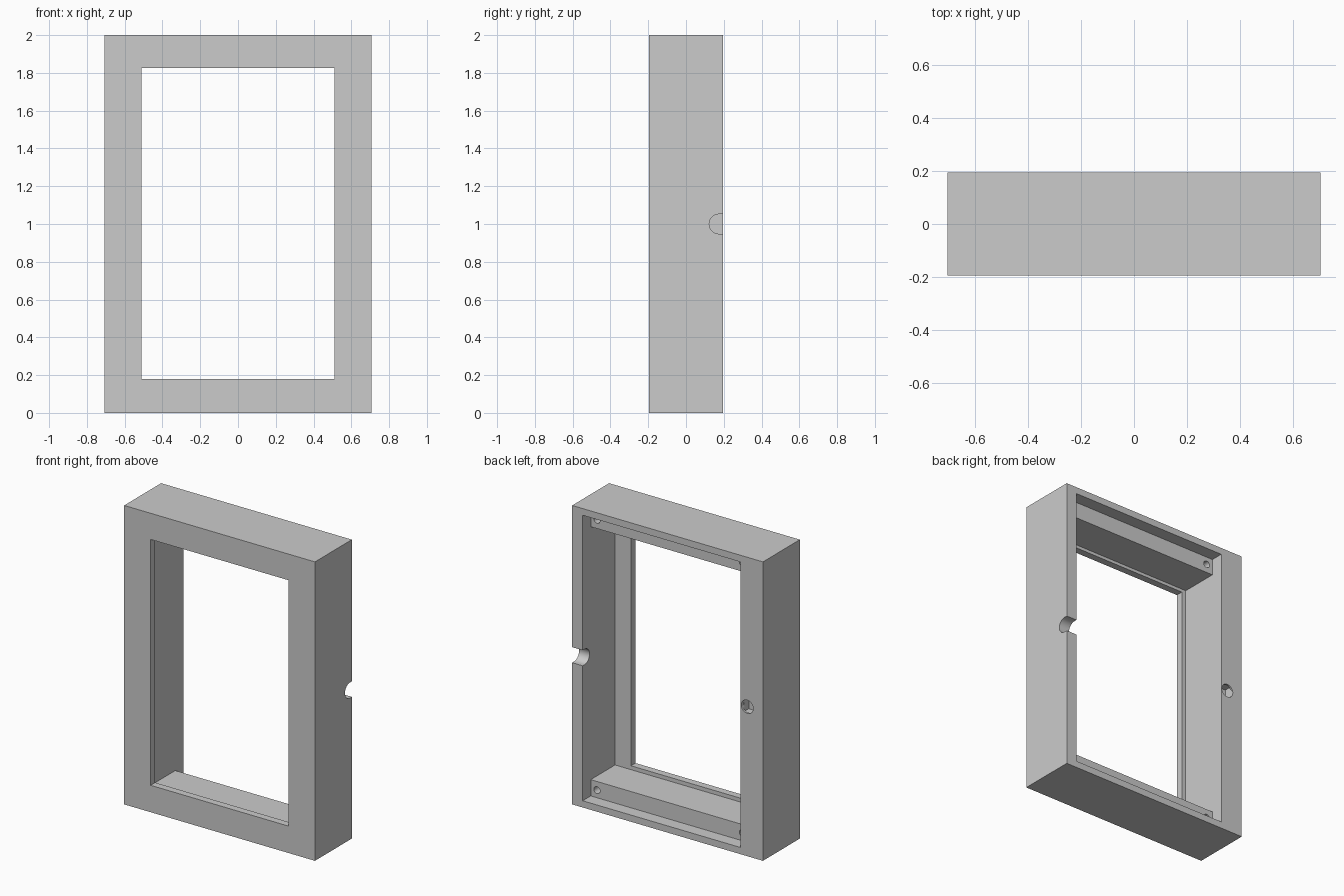
import bpy, math

cube = bpy.data.objects.get("Cube")
if cube:
    bpy.data.objects.remove(cube, do_unlink=True)

grey = bpy.data.materials.new("plain_grey")
grey.use_nodes = True
grey.diffuse_color = (0.6, 0.6, 0.6, 1)
grey.node_tree.nodes["Principled BSDF"].inputs["Base Color"].default_value = (0.6, 0.6, 0.6, 1)


def box(name, x, y, z):
    """Box from (min, max) ranges."""
    ranges = (x, y, z)
    bpy.ops.mesh.primitive_cube_add(size=1, location=[(a + b) / 2 for a, b in ranges])
    ob = bpy.context.object
    ob.name = name
    ob.scale = [b - a for a, b in ranges]
    bpy.ops.object.transform_apply(location=True, rotation=True, scale=True)
    ob.data.materials.append(grey)
    return ob


def rod(name, radius, centre, length, axis):
    """Cylinder lying along x or y."""
    turn = (0, math.pi / 2, 0) if axis == "x" else (math.pi / 2, 0, 0)
    bpy.ops.mesh.primitive_cylinder_add(vertices=48, radius=radius, depth=length,
                                        location=centre, rotation=turn)
    ob = bpy.context.object
    ob.name = name
    bpy.ops.object.transform_apply(location=True, rotation=True, scale=True)
    ob.data.materials.append(grey)
    return ob


def cut(target, *cutters):
    for cutter in cutters:
        cutter.hide_render = True
        mod = target.modifiers.new("cut", "BOOLEAN")
        mod.operation = "DIFFERENCE"
        mod.solver = "EXACT"
        mod.object = cutter
        bpy.context.view_layer.objects.active = target
        bpy.ops.object.modifier_apply(modifier=mod.name)
        bpy.data.objects.remove(cutter, do_unlink=True)


def smooth(ob):
    bpy.ops.object.select_all(action="DESELECT")
    ob.select_set(True)
    bpy.context.view_layer.objects.active = ob
    bpy.ops.object.shade_smooth_by_angle(angle=math.radians(30))


W, D, H = 0.706, 0.195, 2.0
LEFT, RIGHT = 0.628, -0.541      # inner faces of the side walls
WALL, PLATE = 0.045, -0.147      # top and bottom wall, back of the front plate
HOOK = -0.59                     # hanging hole position

# Frame shell with front opening and rear pocket
frame = box("frame", (-W, W), (-D, D), (0, H))
cut(frame,
    box("opening", (-0.51, 0.51), (-0.3, 0), (0.18, 1.825)),
    box("pocket", (RIGHT, LEFT), (PLATE, 0.3), (WALL, H - WALL)))

# U-shaped cable notch through the left wall
cut(frame,
    rod("notch_round", 0.052, (0.7, 0.175, 1), 0.3, "x"),
    box("notch_slot", (0.55, 0.85), (0.175, 0.3), (0.948, 1.052)))

# Hanging hole opening into a small hollow in the right wall
cut(frame,
    box("hook_hollow", (HOOK - 0.045, HOOK + 0.04), (0.122, 0.183), (0.948, 1.052)),
    rod("hook_hole", 0.044, (HOOK, 0.2, 1), 0.06, "y"))
smooth(frame)

# Mounting rails with screw holes at both ends
for name, low, high, hole in (("bottom_rail", WALL - 0.01, 0.154, 0.096),
                              ("top_rail", H - 0.154, H - WALL + 0.01, H - 0.096)):
    rail = box(name, (RIGHT - 0.01, LEFT + 0.01), (PLATE - 0.01, 0.11), (low, high))
    cut(rail, *[rod("screw_hole", 0.023, (x, 0.1, hole), 0.3, "y")
                for x in (RIGHT + 0.046, LEFT - 0.046)])
    smooth(rail)
